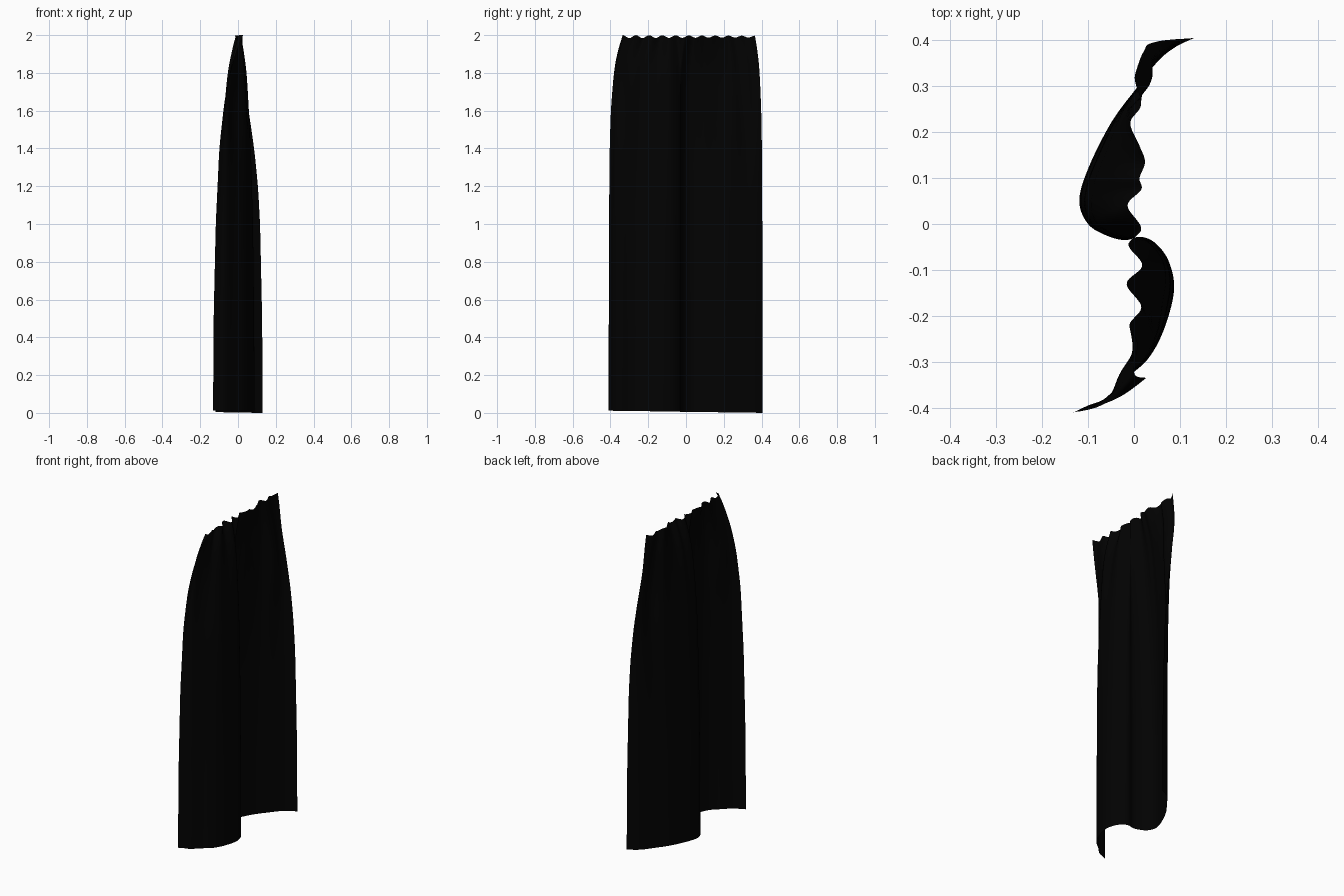
import bpy, bmesh
from mathutils import Vector
from mathutils.geometry import interpolate_bezier
from math import cos, exp, pi

if "Cube" in bpy.data.objects:
    bpy.data.objects.remove(bpy.data.objects["Cube"])

COLS, ROWS = 160, 80


def smooth_path(pts, count):
    """Smooth curve through the points, resampled at even spacing."""
    p = [Vector((x, y, 0)) for x, y in pts]
    p = [2 * p[0] - p[1]] + p + [2 * p[-1] - p[-2]]
    fine = []
    for a, b, c, d in zip(p, p[1:], p[2:], p[3:]):
        fine += interpolate_bezier(b, b + (c - a) / 6, c - (d - b) / 6, c, 24)[:-1]
    fine.append(p[-2])
    dist = [0.0]
    for a, b in zip(fine, fine[1:]):
        dist.append(dist[-1] + (b - a).length)
    out, k = [], 0
    for i in range(count + 1):
        t = dist[-1] * i / count
        while k < len(fine) - 2 and dist[k + 1] < t:
            k += 1
        s = (t - dist[k]) / max(dist[k + 1] - dist[k], 1e-9)
        out.append(fine[k].lerp(fine[k + 1], min(s, 1)))
    return out


def ramp(table, z):
    """Linear lookup in a short (height, value) table."""
    for (z0, v0), (z1, v1) in zip(table, table[1:]):
        if z <= z1:
            return v0 + (v1 - v0) * (z - z0) / (z1 - z0)
    return table[-1][1]


def soft_ramp(table, z):
    """Lookup averaged over nearby heights to round the corners."""
    w = min(0.06, 2.0 - z, z)
    return sum(ramp(table, z + w * k / 3) for k in range(-3, 4)) / 7


def bump(v, centre, width):
    return exp(-((v - centre) / width) ** 2)


# Hem outline: one large S-fold
hem = smooth_path([
    (-0.132, -0.41), (-0.10, -0.395), (-0.065, -0.381), (-0.02, -0.338),
    (0.03, -0.294), (0.065, -0.23), (0.087, -0.145), (0.076, -0.082),
    (0.047, -0.042), (0.015, -0.028), (-0.02, -0.035), (-0.06, -0.025),
    (-0.10, 0.0), (-0.119, 0.05), (-0.10, 0.12), (-0.05, 0.22),
    (0.005, 0.295), (0.053, 0.355), (0.09, 0.385), (0.131, 0.405)], COLS)

# Gathered heading: uneven small pleats
heading = smooth_path([
    (0.028, -0.335), (0.002, -0.325), (0.008, -0.26), (-0.01, -0.22),
    (0.016, -0.18), (-0.016, -0.13), (0.018, -0.09), (-0.012, -0.045),
    (0.016, -0.01), (-0.014, 0.04), (0.016, 0.075), (0.012, 0.10),
    (0.024, 0.135), (0.012, 0.17), (-0.008, 0.22), (0.015, 0.26),
    (0.0, 0.32), (0.022, 0.365)], COLS)

# How far the cloth has opened at each height: near edge, middle, far edge
OPEN_NEAR = [(0, 1), (0.5, 0.98), (1.0, 0.91), (1.4, 0.79), (1.65, 0.61),
             (1.8, 0.42), (1.9, 0.24), (2.0, 0)]
OPEN_MID = [(0, 1), (0.5, 0.98), (1.0, 0.91), (1.4, 0.78), (1.6, 0.64),
            (1.8, 0.47), (1.9, 0.29), (2.0, 0)]
OPEN_FAR = [(0, 1), (0.5, 0.97), (1.0, 0.87), (1.2, 0.77), (1.4, 0.58),
            (1.6, 0.30), (1.7, 0.15), (1.8, 0.03), (2.0, 0)]
# Opening along the rail direction
OPEN_Y = [(0, 1), (1.0, 0.97), (1.4, 0.92), (1.6, 0.84), (1.8, 0.63),
          (1.9, 0.42), (2.0, 0)]

# Curtain sheet: hem blended up into the heading
bm = bmesh.new()
grid = []
for r in range(ROWS + 1):
    h = 2.0 * r / ROWS
    near, mid, far, fy = (soft_ramp(t, h)
                          for t in (OPEN_NEAR, OPEN_MID, OPEN_FAR, OPEN_Y))
    across = [(0, near), (0.25, mid), (0.7, mid), (1, far)]
    swell = bump(h, 1.6, 0.25)
    row = []
    for c in range(COLS + 1):
        u = c / COLS
        fx = ramp(across, u)
        p, q = heading[c], hem[c]
        x = p.x + (q.x - p.x) * fx
        y = p.y + (q.y - p.y) * fy
        # soft folds near both side edges, at shoulder height
        x += 0.02 * swell * (bump(y, 0.32, 0.05) - bump(y, -0.32, 0.05))
        top = 1.992 + 0.008 * cos(2 * pi * (p.y + 0.335) / 0.07) * (1 - 0.4 * u)
        low = 0.012 * (1 - u)
        row.append(bm.verts.new((x, y, low + (top - low) * r / ROWS)))
    grid.append(row)
for a, b in zip(grid, grid[1:]):
    for c in range(COLS):
        bm.faces.new((a[c], a[c + 1], b[c + 1], b[c]))
for f in bm.faces:
    f.smooth = True
mesh = bpy.data.meshes.new("curtain")
bm.to_mesh(mesh)
bm.free()
curtain = bpy.data.objects.new("curtain", mesh)
bpy.context.collection.objects.link(curtain)

# Black cloth
cloth = bpy.data.materials.new("black_cloth")
cloth.diffuse_color = (0.0006, 0.0006, 0.0006, 1)
cloth.use_nodes = True
cloth.node_tree.nodes["Principled BSDF"].inputs["Base Color"].default_value = cloth.diffuse_color
mesh.materials.append(cloth)
